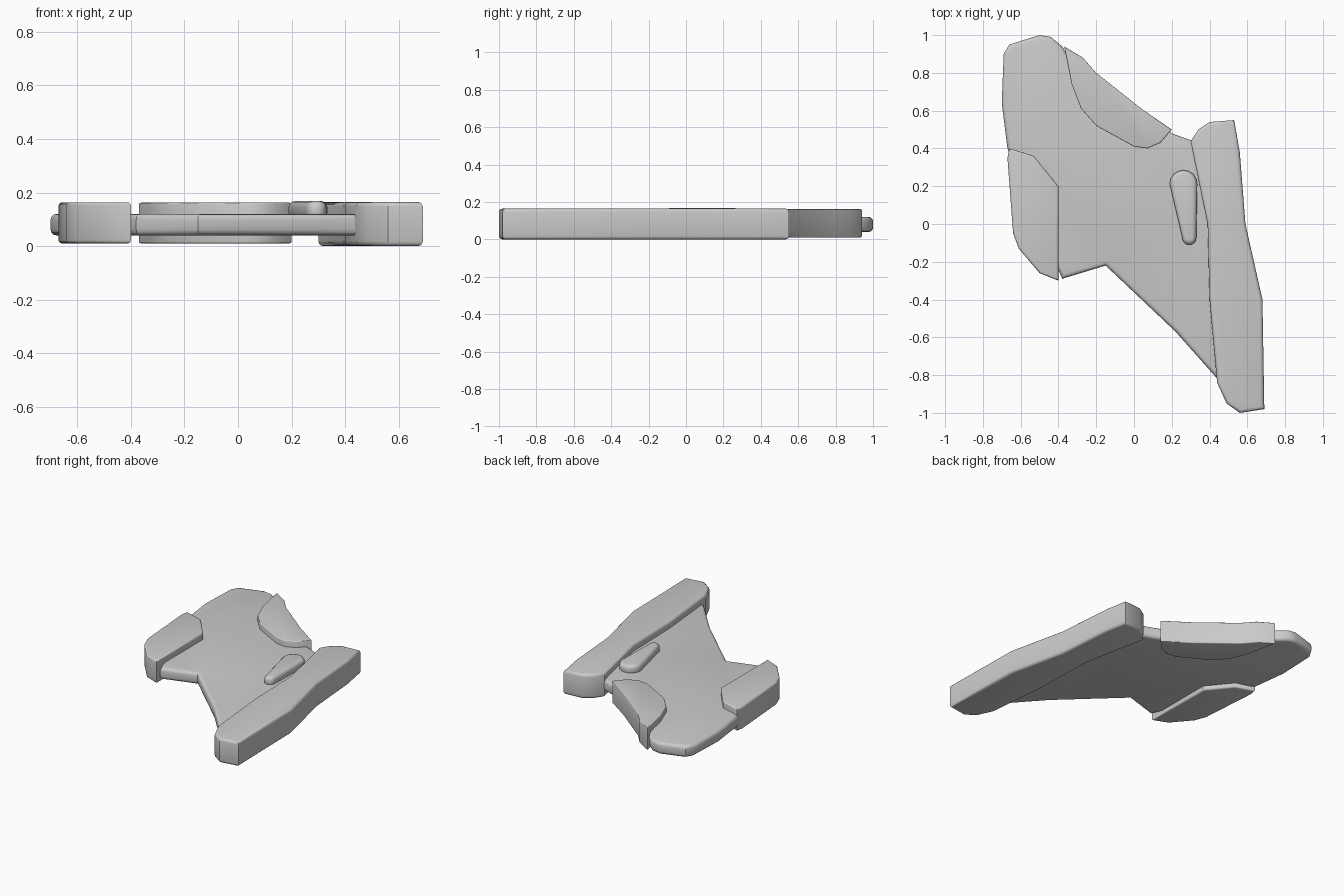
import bpy, bmesh
from math import cos, sin, pi, radians

if "Cube" in bpy.data.objects:
    bpy.data.objects.remove(bpy.data.objects["Cube"], do_unlink=True)

GREY = (.6, .6, .6, 1)
grey = bpy.data.materials.new("plain grey")
grey.use_nodes = True
grey.diffuse_color = GREY
grey.node_tree.nodes["Principled BSDF"].inputs["Base Color"].default_value = GREY


def slab(name, outline, bottom, top, rounding):
    """Extrude a plan outline between two heights and round its rims."""
    bm = bmesh.new()
    base = bm.faces.new([bm.verts.new((x, y, bottom)) for x, y in outline])
    raised = bmesh.ops.extrude_face_region(bm, geom=[base])["geom"]
    for item in raised:
        if isinstance(item, bmesh.types.BMVert):
            item.co.z = top
    bmesh.ops.recalc_face_normals(bm, faces=bm.faces)
    rims = [edge for edge in bm.edges
            if edge.verts[0].co.z == edge.verts[1].co.z]
    bmesh.ops.bevel(bm, geom=rims, offset=rounding, segments=3, profile=.5,
                    affect='EDGES', clamp_overlap=True)
    mesh = bpy.data.meshes.new(name)
    bm.to_mesh(mesh)
    bm.free()
    mesh.materials.append(grey)
    part = bpy.data.objects.new(name, mesh)
    bpy.context.collection.objects.link(part)
    bpy.ops.object.select_all(action='DESELECT')
    part.select_set(True)
    bpy.context.view_layer.objects.active = part
    bpy.ops.object.shade_smooth_by_angle(angle=radians(35))


def half_round(centre_x, centre_y, radius, start, steps=8):
    """Points along a half circle, turning counter-clockwise from start."""
    angles = [start + pi * step / steps for step in range(steps + 1)]
    return [(centre_x + radius * cos(angle), centre_y + radius * sin(angle))
            for angle in angles]


# Thin central plate, running a little way into the pads and the rail
plate_outline = [
    (-.38, -.29), (-.15, -.22), (.22, -.57), (.46, -.84), (.42, .1),
    (.31, .44), (.2, .48), (-.3, .8), (-.38, .94), (-.44, .99), (-.5, 1),
    (-.66, .95), (-.69, .9), (-.7, .64), (-.67, .4), (-.42, -.2)]
slab("central_plate", plate_outline, .04, .12, .022)

# Long rail on the left side
rail_outline = [
    (.44, -.84), (.49, -.95), (.56, -1), (.69, -.98), (.68, -.4), (.59, 0),
    (.56, .38), (.53, .55), (.4, .54), (.34, .5), (.3, .44), (.39, 0),
    (.4, -.4)]
slab("left_rail", rail_outline, 0, .165, .018)

# Thick pad on the right side
right_pad_outline = [
    (-.4, -.3), (-.5, -.26), (-.61, -.13), (-.64, -.05), (-.67, .35),
    (-.66, .4), (-.53, .36), (-.4, .2)]
slab("right_pad", right_pad_outline, .01, .163, .012)

# Thick pad set into the sloping back edge
back_pad_outline = [
    (-.37, .94), (-.33, .74), (-.28, .61), (-.2, .52), (0, .41), (.07, .4),
    (.14, .43), (.2, .5), (.04, .61), (-.2, .8), (-.27, .88)]
slab("back_pad", back_pad_outline, .01, .162, .006)

# Raised grip: a tapered capsule on the upper face
grip_outline = half_round(.262, .212, .073, 0) + half_round(.293, -.073, .037, pi)
slab("grip", grip_outline, .1, .168, .024)
